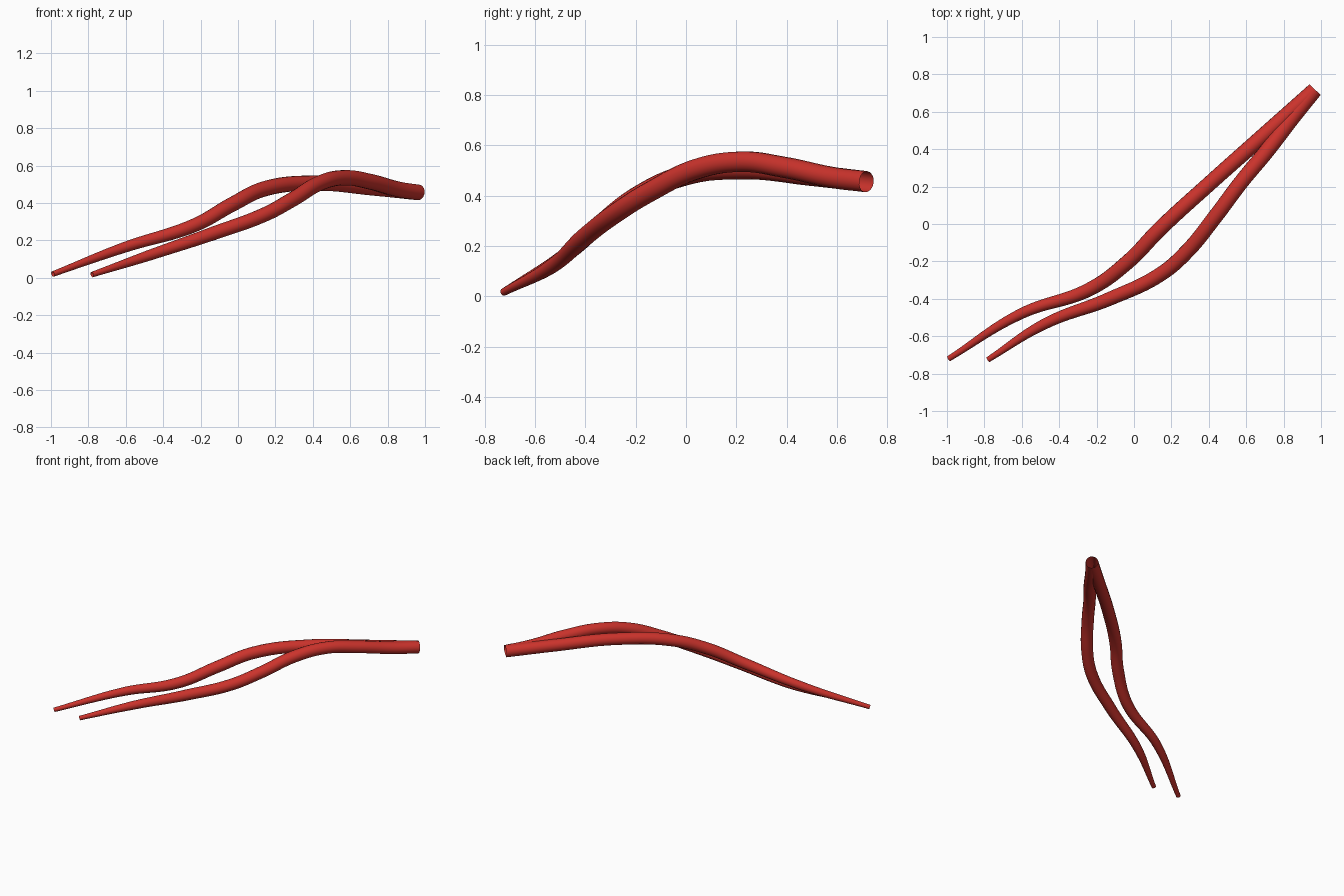
import bpy

cube = bpy.data.objects.get("Cube")
if cube:
    bpy.data.objects.remove(cube, do_unlink=True)

red = bpy.data.materials.new("warm red")
red.use_nodes = True
COLOR = (0.6, 0.033, 0.025, 1)
red.diffuse_color = COLOR
red.node_tree.nodes["Principled BSDF"].inputs["Base Color"].default_value = COLOR


def strand(name, path):
    """Open tapered tube through (x, y, z, radius) points."""
    data = bpy.data.curves.new(name, "CURVE")
    data.dimensions = "3D"
    data.bevel_depth = 1.0
    data.bevel_resolution = 6
    data.resolution_u = 12
    data.use_fill_caps = False
    spline = data.splines.new("BEZIER")
    spline.bezier_points.add(len(path) - 1)
    for point, (x, y, z, r) in zip(spline.bezier_points, path):
        point.co = (x, y, z)
        point.radius = r
        point.handle_left_type = point.handle_right_type = "AUTO"
    data.materials.append(red)
    obj = bpy.data.objects.new(name, data)
    bpy.context.collection.objects.link(obj)
    bpy.ops.object.select_all(action="DESELECT")
    obj.select_set(True)
    bpy.context.view_layer.objects.active = obj
    bpy.ops.object.convert(target="MESH")
    bpy.ops.object.shade_smooth_by_angle()


# Both strands share the thick root and spread to thin tips
root = (0.965, 0.715, 0.456, 0.042)

strand("rear_strand", [
    (-0.99, -0.72, 0.02, 0.015),
    (-0.60, -0.478, 0.165, 0.029),
    (-0.235, -0.348, 0.28, 0.037),
    (-0.03, -0.2, 0.393, 0.04),
    (0.14, -0.025, 0.475, 0.041),
    (0.41, 0.222, 0.506, 0.041),
    (0.72, 0.497, 0.481, 0.042),
    root,
])

strand("front_strand", [
    (-0.78, -0.725, 0.017, 0.015),
    (-0.475, -0.533, 0.12, 0.029),
    (-0.13, -0.4, 0.238, 0.037),
    (0.14, -0.27, 0.337, 0.039),
    (0.285, -0.145, 0.415, 0.04),
    (0.435, 0.04, 0.505, 0.041),
    (0.57, 0.22, 0.535, 0.041),
    (0.71, 0.39, 0.513, 0.042),
    (0.86, 0.585, 0.472, 0.042),
    root,
])
